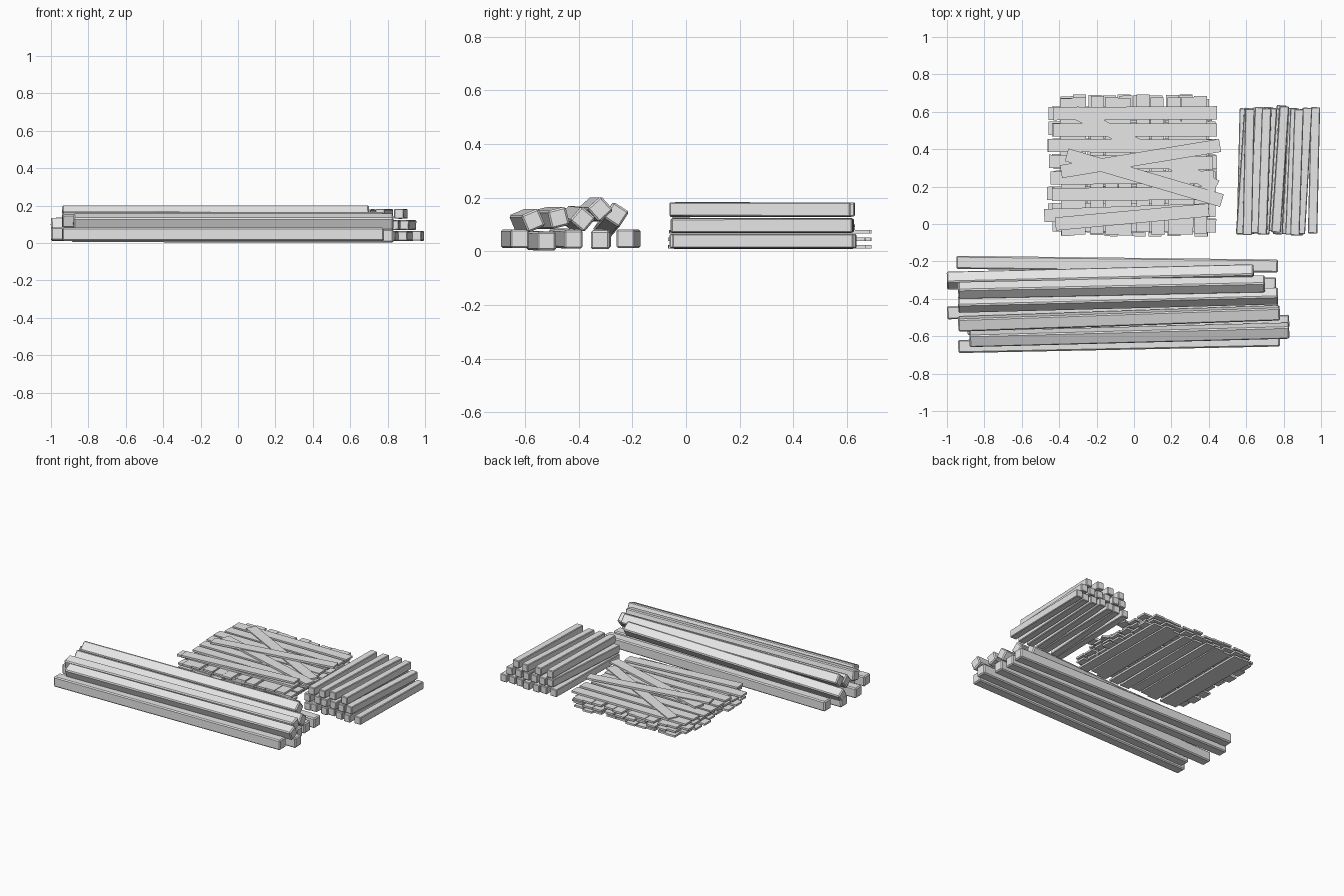
import bpy
import random
from math import radians
from mathutils import Vector, Quaternion

random.seed(4)
if "Cube" in bpy.data.objects:
    bpy.data.objects.remove(bpy.data.objects["Cube"], do_unlink=True)

GREY = (0.8, 0.8, 0.8, 1)
timber = bpy.data.materials.new("plain_grey_timber")
timber.use_nodes = True
timber.diffuse_color = GREY
timber.node_tree.nodes["Principled BSDF"].inputs["Base Color"].default_value = GREY


def bar(name, a, b, width, height, roll=0, bevel=0):
    """Squared timber running from point a to point b, rolled about its length."""
    a, b = Vector(a), Vector(b)
    bpy.ops.mesh.primitive_cube_add(size=1)
    ob = bpy.context.object
    ob.name = ob.data.name = name
    turn = (b - a).to_track_quat('X', 'Z') @ Quaternion((1, 0, 0), radians(roll))
    ob.rotation_mode = 'QUATERNION'
    ob.rotation_quaternion = turn
    ob.location = (a + b) / 2
    for v in ob.data.vertices:
        v.co.x *= (b - a).length
        v.co.y *= width
        v.co.z *= height
    ob.data.materials.append(timber)
    if bevel:
        mod = ob.modifiers.new("chamfer", 'BEVEL')
        mod.width = bevel
        mod.segments = 1
    return ob


def wob(amount):
    return random.uniform(-amount, amount)


# Long heavy beams: left end (x, y, z), right end (x, y, z), roll
beams = [
    ((-0.95, -0.205, 0.047), (0.77, -0.225, 0.047), 0),
    ((-1.0, -0.315, 0.047), (0.76, -0.32, 0.043), 0),
    ((-1.0, -0.475, 0.05), (0.77, -0.42, 0.045), 0),
    ((-0.89, -0.56, 0.04), (0.83, -0.52, 0.038), 0),
    ((-0.94, -0.655, 0.047), (0.78, -0.62, 0.047), 0),
    ((-0.88, -0.615, 0.115), (0.83, -0.57, 0.115), 23),
    ((-0.94, -0.535, 0.125), (0.78, -0.475, 0.125), 14),
    ((-0.94, -0.43, 0.125), (0.77, -0.385, 0.12), 50),
    ((-0.94, -0.355, 0.157), (0.70, -0.32, 0.157), 42),
    ((-1.0, -0.30, 0.09), (0.64, -0.26, 0.137), -33),
]
for i, (a, b, roll) in enumerate(beams):
    bar(f"long_beam_{i + 1}", a, b, 0.07, 0.07, roll, 0.007)

# Short posts stacked in three layers: first x, last x, count, height
post_layers = [
    (0.585, 0.965, 7, 0.037),
    (0.60, 0.915, 6, 0.097),
    (0.615, 0.875, 4, 0.155),
]
for layer, (x0, x1, count, z) in enumerate(post_layers):
    for i in range(count):
        x = x0 + (x1 - x0) * i / (count - 1)
        y = wob(0.012)
        lean = 0.02 + wob(0.012)
        bar(f"post_{layer + 1}_{i + 1}",
            (x - lean, y - 0.05, z + wob(0.002)), (x + lean * 0.5, y + 0.625, z + wob(0.002)),
            0.05, 0.052, wob(2), 0.004)

# Crossed layers of thin planks
PLANK_W, PLANK_T = 0.07, 0.013
for layer in range(3):
    z = 0.017 + layer * 0.028
    for i in range(10):
        x = -0.365 + i * 0.081 + wob(0.012)
        y = wob(0.012)
        bar(f"lengthwise_plank_{layer + 1}_{i + 1}",
            (x + wob(0.006), y - 0.055, z), (x + wob(0.006), y + 0.68, z),
            PLANK_W, PLANK_T)
    for i in range(8):
        if layer == 2 and i in (0, 1):
            continue
        y = -0.005 + i * 0.085 + wob(0.006)
        x = wob(0.02)
        bar(f"crosswise_plank_{layer + 1}_{i + 1}",
            (x - 0.45, y + wob(0.006), z + 0.014), (x + 0.425, y + wob(0.006), z + 0.014),
            PLANK_W, PLANK_T)

# Loose planks lying askew on top
loose = [
    ((-0.48, 0.045), (0.40, 0.075)),
    ((-0.32, 0.60), (0.44, 0.20)),
    ((-0.36, 0.37), (0.47, 0.125)),
    ((-0.39, 0.28), (0.46, 0.42)),
    ((-0.42, 0.0), (0.40, 0.075)),
]
for i, (a, b) in enumerate(loose):
    z = 0.087 + i * 0.007
    bar(f"loose_plank_{i + 1}", (*a, z), (*b, z), PLANK_W, PLANK_T)
